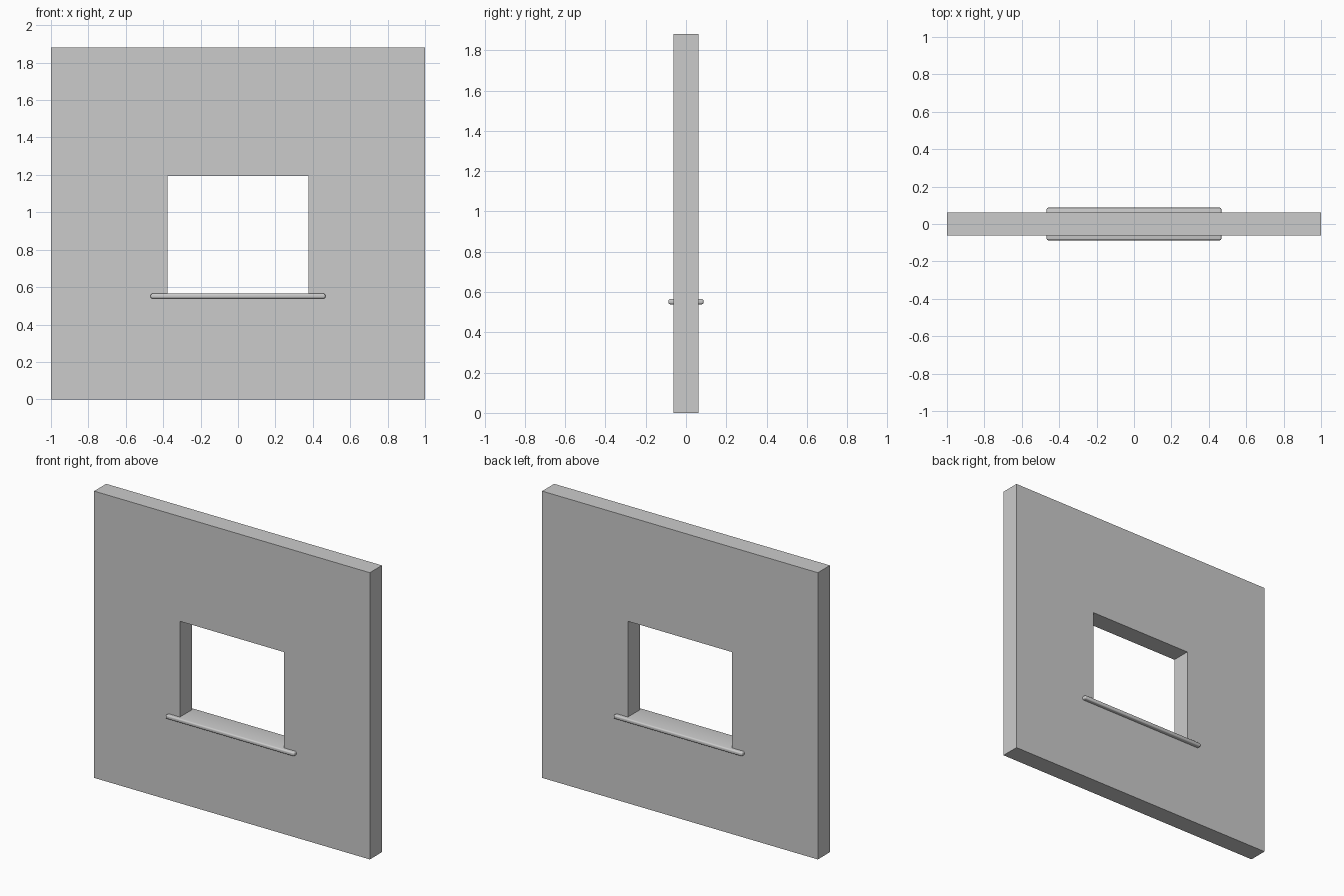
import bpy

if "Cube" in bpy.data.objects:
    bpy.data.objects.remove(bpy.data.objects["Cube"])

WALL_T, WALL_H = 0.125, 1.88


def box(name, x, y, z):
    """Box from (min, max) ranges on each axis."""
    size = [b - a for a, b in (x, y, z)]
    centre = [(a + b) / 2 for a, b in (x, y, z)]
    bpy.ops.mesh.primitive_cube_add(size=1, location=centre)
    ob = bpy.context.object
    ob.name = name
    ob.scale = size
    bpy.ops.object.transform_apply(location=True, rotation=False, scale=True)
    return ob


# Wall slab with the window opening cut through
wall = box("wall", (-1, 1), (-WALL_T / 2, WALL_T / 2), (0, WALL_H))
cutter = box("window_cutter", (-0.378, 0.378), (-0.2, 0.2), (0.563, 1.193))
cutter.hide_render = True
cut = wall.modifiers.new("opening", 'BOOLEAN')
cut.operation = 'DIFFERENCE'
cut.solver = 'EXACT'
cut.object = cutter
bpy.context.view_layer.objects.active = wall
bpy.ops.object.modifier_apply(modifier=cut.name)
bpy.data.objects.remove(cutter, do_unlink=True)

# Window sill running through the wall, with rounded edges
sill = box("window_sill", (-0.467, 0.467), (-0.087, 0.087), (0.539, 0.565))
bevel = sill.modifiers.new("rounding", 'BEVEL')
bevel.width = 0.009
bevel.segments = 4
bpy.context.view_layer.objects.active = sill
bpy.ops.object.modifier_apply(modifier=bevel.name)
bpy.ops.object.select_all(action='DESELECT')
sill.select_set(True)
bpy.ops.object.shade_smooth_by_angle()
